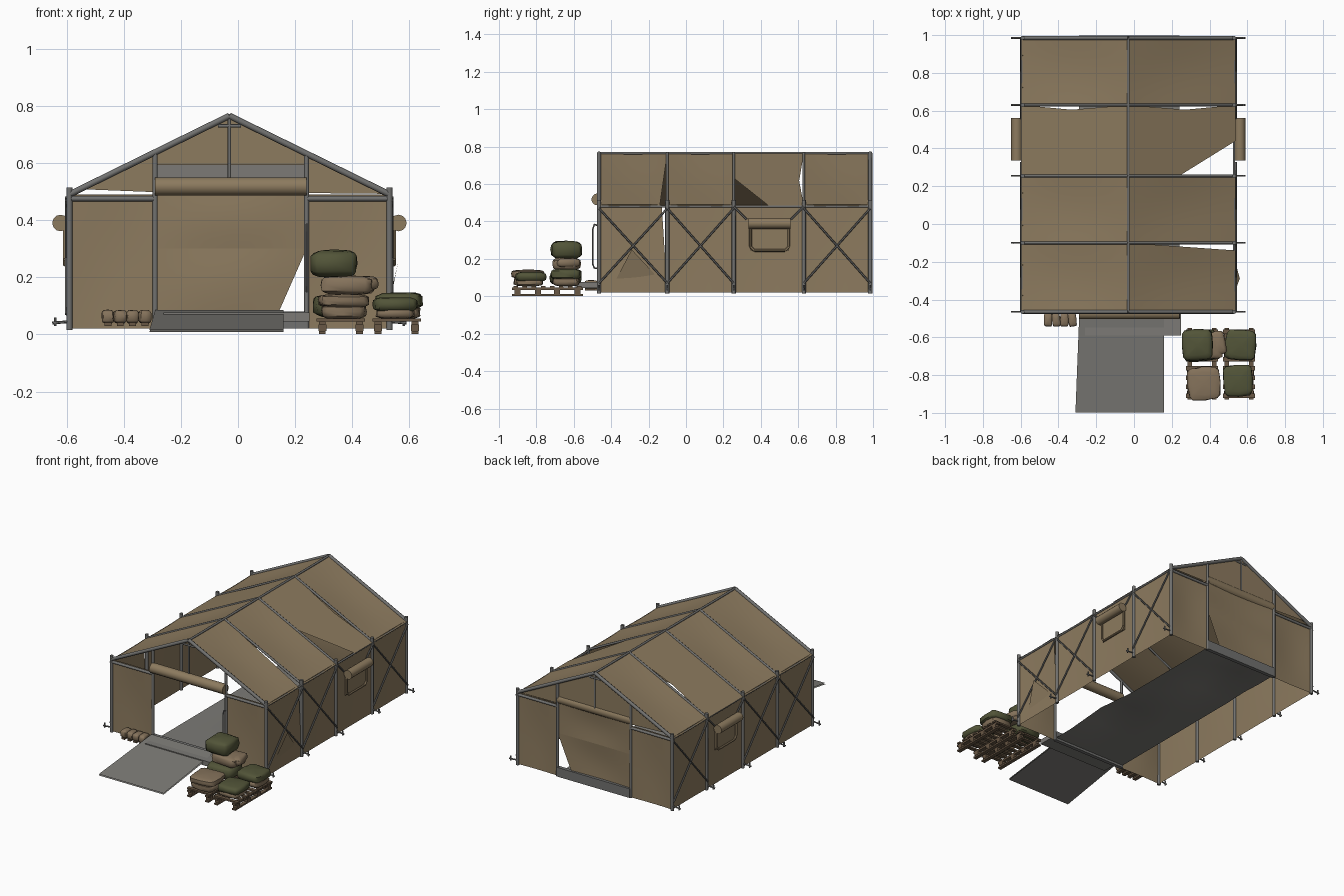
import bpy, bmesh, math, random
from mathutils import Vector, Matrix

random.seed(4)
if "Cube" in bpy.data.objects:
    bpy.data.objects.remove(bpy.data.objects["Cube"])


def material(name, rgb):
    m = bpy.data.materials.new(name)
    m.use_nodes = True
    m.diffuse_color = (*rgb, 1)
    bsdf = next(n for n in m.node_tree.nodes if n.type == 'BSDF_PRINCIPLED')
    bsdf.inputs["Base Color"].default_value = (*rgb, 1)
    bsdf.inputs["Roughness"].default_value = 0.9
    return m


CANVAS = material("tan canvas", (.265, .197, .114))
STEEL = material("grey steel", (.165, .165, .16))
DECK = material("deck grey", (.2, .195, .18))
OLIVE = material("olive sack", (.085, .09, .04))
SACK = material("tan sack", (.235, .17, .105))
WOOD = material("brown wood", (.14, .095, .058))


def finish(name, bm, mat, smooth=False):
    bmesh.ops.recalc_face_normals(bm, faces=bm.faces)
    mesh = bpy.data.meshes.new(name)
    bm.to_mesh(mesh)
    bm.free()
    mesh.materials.append(mat)
    obj = bpy.data.objects.new(name, mesh)
    bpy.context.collection.objects.link(obj)
    if smooth:
        bpy.ops.object.select_all(action='DESELECT')
        obj.select_set(True)
        bpy.context.view_layer.objects.active = obj
        bpy.ops.object.shade_smooth_by_angle(angle=math.radians(50))
    return obj


def poles(name, segments, mat=STEEL, r=.011, sides=8):
    bm = bmesh.new()
    for a, b in segments:
        a, b = Vector(a), Vector(b)
        turn = (b - a).to_track_quat('Z', 'Y').to_matrix().to_4x4()
        bmesh.ops.create_cone(bm, cap_ends=True, segments=sides, radius1=r, radius2=r,
                              depth=(b - a).length,
                              matrix=Matrix.Translation((a + b) / 2) @ turn)
    return finish(name, bm, mat, True)


def boxes(name, items, mat):
    bm = bmesh.new()
    for lo, hi in items:
        lo, hi = Vector(lo), Vector(hi)
        bmesh.ops.create_cube(bm, size=1, matrix=Matrix.Translation((lo + hi) / 2)
                              @ Matrix.Diagonal((*(hi - lo), 1)))
    return finish(name, bm, mat)


def cloth(name, corners, sag=(0, 0, 0), mat=CANVAS, n=8):
    """Bilinear sheet between four corners, bulging along sag."""
    a, b, c, d = map(Vector, corners)
    bm = bmesh.new()
    rows = []
    for i in range(n + 1):
        u = i / n
        rows.append([])
        for j in range(n + 1):
            v = j / n
            p = a.lerp(b, u).lerp(d.lerp(c, u), v)
            p += Vector(sag) * math.sin(math.pi * u) * (.35 + .65 * math.sin(math.pi * v))
            rows[-1].append(bm.verts.new(p))
    for i in range(n):
        for j in range(n):
            bm.faces.new((rows[i][j], rows[i+1][j], rows[i+1][j+1], rows[i][j+1]))
    return finish(name, bm, mat, True)


def sheet(name, pts, mat=CANVAS):
    bm = bmesh.new()
    bm.faces.new([bm.verts.new(p) for p in pts])
    return finish(name, bm, mat)


def sack(name, centre, size, mat, spin=0):
    bm = bmesh.new()
    bmesh.ops.create_uvsphere(bm, u_segments=12, v_segments=8, radius=1)
    for v in bm.verts:
        v.co = Vector([math.copysign(abs(k) ** .42, k) for k in v.co])
        v.co.z *= 1 - .2 * max(abs(v.co.x), abs(v.co.y)) ** 3
        v.co *= random.uniform(.94, 1.02)
        v.co = Vector([k * s / 2 for k, s in zip(v.co, size)])
    bmesh.ops.transform(bm, verts=bm.verts, matrix=Matrix.Translation(centre)
                        @ Matrix.Rotation(spin, 4, 'Z'))
    return finish(name, bm, mat, True)


# Main dimensions
MID, HALF, BASE, EAVE, RIDGE = -.03, .56, .02, .49, .765
BAYS = [-.465, -.1, .255, .63, .985]
FRONT, BACK = BAYS[0], BAYS[-1]
DOOR_R, DOOR_L = -.29, .24
SIDES = {"right": -1, "left": 1}


def slope(x):
    return RIDGE - abs(x - MID) / HALF * (RIDGE - EAVE)


# Steel frames: posts, rafters and ground pegs
for i, y in enumerate(BAYS):
    posts, rafters, pegs = [], [], []
    for s in SIDES.values():
        x = MID + s * HALF
        posts.append(((x, y, BASE - .005), (x, y, EAVE + .025)))
        rafters.append(((x, y, EAVE), (MID, y, RIDGE)))
        pegs += [((x, y, .045), (x + s * .06, y, .04)),
                 ((x + s * .05, y, .06), (x + s * .05, y, .03))]
    poles(f"posts_{i}", posts)
    poles(f"rafters_{i}", rafters, r=.011 if y in (FRONT, BACK) else .0075)
    poles(f"pegs_{i}", pegs, r=.005, sides=6)
poles("ridge_pole", [((MID, FRONT, RIDGE), (MID, BACK, RIDGE))], r=.007)
poles("eave_rails", [((MID + s * HALF, FRONT, EAVE - .01), (MID + s * HALF, BACK, EAVE - .01))
                     for s in SIDES.values()], r=.006)
for side, s in SIDES.items():
    x, seg = MID + s * (HALF + .01), []
    for i, (a, b) in enumerate(zip(BAYS, BAYS[1:])):
        if i == 2:
            for y, t in ((a, 1), (b, -1)):
                seg.append(((x, y, EAVE - .01), (x, y + t * .07, EAVE - .08)))
        else:
            seg += [((x, a, .07), (x, b, EAVE - .02)), ((x, a, EAVE - .02), (x, b, .07))]
    poles(f"{side}_cross_braces", seg, r=.0055, sides=6)

# Gable posts, beams, rolled doors and end panels
for end, y, out, roll_y in (("front", FRONT, -1, FRONT - .008), ("back", BACK, 1, BACK - .022)):
    seg = [((x, y, BASE), (x, y, slope(x))) for x in (DOOR_R, DOOR_L)]
    seg += [((MID - HALF, y, .475), (DOOR_R, y, .475)),
            ((DOOR_L, y, .475), (MID + HALF, y, .475))]
    poles(f"{end}_gable_poles", seg, r=.009)
    poles(f"{end}_king_post", [((MID, y, .53), (MID, y, RIDGE)),
                               ((DOOR_R, y, .53), (DOOR_L, y, .53)),
                               ((MID - .04, y, .73), (MID + .04, y, .73))], r=.006)
    poles(f"{end}_door_roll", [((DOOR_R, roll_y, .518), (DOOR_L, roll_y, .518))],
          CANVAS, .032, 14)
    for name, a, b in (("right", MID - HALF, DOOR_R), ("left", DOOR_L, MID + HALF)):
        cloth(f"{end}_{name}_panel", [(a, y, BASE), (b, y, BASE), (b, y, EAVE), (a, y, EAVE)],
              (0, -.01 * out, 0))
sheet("back_gable_cloth", [(-.54, BACK, .508), (DOOR_R, BACK, .498), (DOOR_L, BACK, .495),
                           (.52, BACK, .492), (MID, BACK, RIDGE)])
cloth("back_door_curtain", [(DOOR_R, BACK, .05), (.13, BACK, .05),
                            (DOOR_L, BACK, .3), (DOOR_R, BACK, .3)], (0, -.012, 0))
cloth("back_door_upper", [(DOOR_R, BACK, .3), (DOOR_L, BACK, .3),
                          (DOOR_L, BACK, .51), (DOOR_R, BACK, .51)], (0, -.012, 0))
boxes("back_inner_band", [((DOOR_R, BACK - .03, .55), (DOOR_L, BACK - .025, .595))], DECK)

# Tie handle standing off the front door post
hook = [(DOOR_L, FRONT, .375), (DOOR_L, -.49, .385), (DOOR_L, -.498, .36),
        (DOOR_L, -.498, .17), (DOOR_L, -.49, .15), (DOOR_L, FRONT, .15)]
poles("door_handle", list(zip(hook, hook[1:])), r=.004, sides=6)

# Roof and wall canvas, bay by bay
for side, s in SIDES.items():
    x = MID + s * HALF
    ex, ez = x + s * .008, EAVE - .004
    for i, (a, b) in enumerate(zip(BAYS, BAYS[1:])):
        if i == 2:
            # edge pulled off the rafter, and on the left a torn corner by the window
            tear = [(.24, a, slope(.24)), (ex, .44, ez)] if s > 0 else [(ex, a, ez)]
            dip = MID + s * .3
            sheet(f"{side}_roof_{i}", [(MID, a, RIDGE), *tear, (ex, b, ez),
                                       (dip, b - .025, slope(dip)), (MID, b, RIDGE)])
        else:
            pull = .04 if side == "left" and i == 0 else .005
            cloth(f"{side}_roof_{i}", [(MID, a, RIDGE), (MID, b, RIDGE),
                                       (ex, b - pull, ez), (ex, a, ez)], (0, 0, -.012))
        pull = .03 if i == 0 else 0
        cloth(f"{side}_wall_{i}", [(x, a, BASE), (x, b, BASE),
                                   (x, b - pull, EAVE), (x, a, EAVE)], (-s * .004, 0, 0))
sheet("left_wall_fold", [(MID + HALF - .005, -.38, .08), (MID + HALF - .003, -.16, .11),
                         (MID + HALF + .03, -.29, .25)])

# Side windows with rolled covers
for side, s in SIDES.items():
    x = MID + s * (HALF + .006)
    lo, hi, bot, top = .345, .55, .245, .39
    poles(f"{side}_window_roll", [((x + s * .025, lo - .01, top), (x + s * .025, hi + .01, top))],
          CANVAS, .029, 12)
    rx = x + s * .01
    rim = [(rx, lo, top), (rx, lo, bot + .02), (rx, lo + .02, bot),
           (rx, hi - .02, bot), (rx, hi, bot + .02), (rx, hi, top)]
    poles(f"{side}_window_rim", list(zip(rim, rim[1:])), CANVAS, .007, 6)
    boxes(f"{side}_window_panel", [((x - .003, lo, bot), (x + .003, hi, top))], CANVAS)

# Floor with shallow buckles
floor = cloth("floor", [(DOOR_R, FRONT, .035), (DOOR_L, FRONT, .035),
                        (DOOR_L, BACK, .035), (DOOR_R, BACK, .035)], mat=DECK, n=10)
for v in floor.data.vertices:
    for x, y in ((.14, -.03), (-.08, .7)):
        v.co.z += .04 * max(0, 1 - math.hypot(v.co.x - x, v.co.y - y) / .25)

# Sills, step and ramp
boxes("floor_sills", [((DOOR_R, y - .012, .02), (DOOR_L, y + .012, .08))
                      for y in (FRONT, BACK)], STEEL)
boxes("step", [((-.26, -.59, .045), (.25, -.47, .076))], DECK)
cloth("ramp", [(-.31, -.998, .016), (.16, -.998, .016),
               (.16, -.48, .085), (-.29, -.48, .085)], mat=DECK, n=2)
cloth("ramp_underside", [(-.31, -.998, .008), (.16, -.998, .008),
                         (.16, -.48, .075), (-.29, -.48, .075)], mat=DECK, n=2)

# Pallets: runners, bearers and slats
for px in (.36, .555):
    parts = []
    for k in (-.065, .065):
        parts += [((px + k - .012, -.93, .034), (px + k + .012, -.55, .046)),
                  ((px + k - .012, -.93, .002), (px + k + .012, -.55, .012))]
        for y in (-.9, -.79, -.69, -.58):
            parts.append(((px + k - .014, y - .016, .012), (px + k + .014, y + .016, .034)))
    for k in range(8):
        y = -.91 + k * .0486
        parts.append(((px - .085, y - .012, .046), (px + .085, y + .012, .056)))
    boxes("pallet", parts, WOOD)

# Sacks on the pallets
for centre, size, mat, spin in (
        ((.355, -.645, .1), (.19, .17, .085), OLIVE, .1),
        ((.385, -.64, .172), (.19, .15, .07), SACK, -.1),
        ((.335, -.64, .248), (.17, .17, .1), OLIVE, .05),
        ((.445, -.63, .18), (.08, .13, .05), SACK, .2),
        ((.37, -.845, .08), (.16, .16, .055), SACK, 0),
        ((.37, -.845, .118), (.18, .18, .05), SACK, .08),
        ((.565, -.64, .078), (.15, .15, .05), SACK, 0),
        ((.565, -.64, .118), (.17, .17, .06), OLIVE, -.06),
        ((.55, -.835, .074), (.14, .15, .04), SACK, 0),
        ((.55, -.83, .104), (.16, .17, .055), OLIVE, .06)):
    sack("sack", centre, size, mat, spin)

# Small bags beside the door on short battens
for k in range(4):
    x = -.455 + k * .043
    sack("small_bag", (x, -.507, .062), (.045, .075, .05), SACK, .1 * (k % 2))
    boxes("small_batten", [((x - .012, -.54, .03), (x + .012, -.475, .042))], WOOD)
